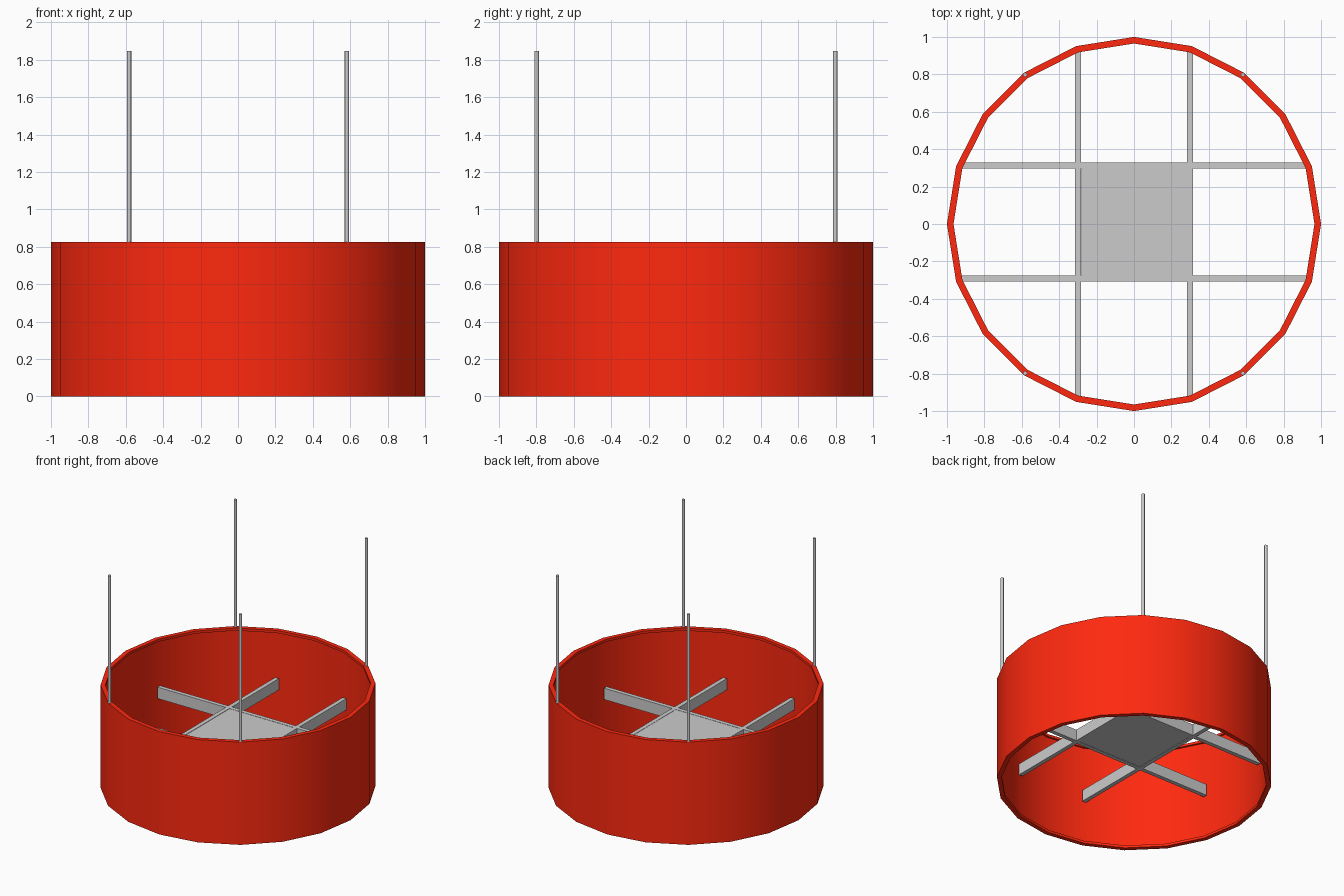
import bpy, bmesh, math

if "Cube" in bpy.data.objects:
    bpy.data.objects.remove(bpy.data.objects["Cube"])

SIDES = 20
red = bpy.data.materials.new("red")
red.diffuse_color = (1.0, 0.022, 0.0046, 1)
red.use_nodes = True
red.node_tree.nodes["Principled BSDF"].inputs["Base Color"].default_value = red.diffuse_color


def finish(name, bm, mat=None, smooth=0):
    bmesh.ops.recalc_face_normals(bm, faces=bm.faces)
    me = bpy.data.meshes.new(name)
    bm.to_mesh(me)
    bm.free()
    ob = bpy.data.objects.new(name, me)
    bpy.context.collection.objects.link(ob)
    if mat:
        me.materials.append(mat)
    if smooth:
        bpy.ops.object.select_all(action='DESELECT')
        bpy.context.view_layer.objects.active = ob
        ob.select_set(True)
        bpy.ops.object.shade_smooth_by_angle(angle=math.radians(smooth))
    return ob


def lathe(name, profile, mat):
    """Revolve a closed (radius, z) profile into a 20-sided ring."""
    bm = bmesh.new()
    rings = []
    for i in range(SIDES):
        a = 2 * math.pi * i / SIDES
        rings.append([bm.verts.new((r * math.cos(a), r * math.sin(a), z)) for r, z in profile])
    n = len(profile)
    for i in range(SIDES):
        p, q = rings[i], rings[(i + 1) % SIDES]
        for j in range(n):
            k = (j + 1) % n
            bm.faces.new((p[j], q[j], q[k], p[k]))
    return finish(name, bm, mat, smooth=30)


def box(name, lo, hi):
    bm = bmesh.new()
    bmesh.ops.create_cube(bm, size=1)
    for v in bm.verts:
        v.co = [(l + h) / 2 + c * (h - l) for c, l, h in zip(v.co, lo, hi)]
    return finish(name, bm)


# Drum shade: thin wall with a small inner lip at both rims
H, LIP = 0.825, 0.02
lathe("drum_shade", [(1, 0), (1, H), (0.965, H), (0.965, H - LIP),
                     (0.98, H - LIP), (0.98, LIP), (0.965, LIP), (0.965, 0)], red)

# Crossed support beams running from wall to wall
Z0, Z1, W, END = 0.35, 0.441, 0.0165, 0.922
for side, x, y in (("left", -0.3, -0.292), ("right", 0.3, 0.312)):
    box("beam_lengthwise_" + side, (x - W, -END, Z0), (x + W, END, Z1))
    box("beam_crosswise_" + side, (-END, y - W, Z0), (END, y + W, Z1))

# Central square block filling the space between the beams
box("centre_plate", (-0.282, -0.28, Z0 + 0.002), (0.29, 0.3, Z1 - 0.002))

# Four hanging rods standing on the rim
for sx, xname in ((-1, "left"), (1, "right")):
    for sy, yname in ((-1, "front"), (1, "back")):
        bm = bmesh.new()
        bmesh.ops.create_cone(bm, cap_ends=True, segments=12, radius1=0.0115,
                              radius2=0.0115, depth=1.043)
        bmesh.ops.translate(bm, verts=bm.verts, vec=(sx * 0.582, sy * 0.798, 1.3265))
        finish(f"hanging_rod_{yname}_{xname}", bm, smooth=40)
